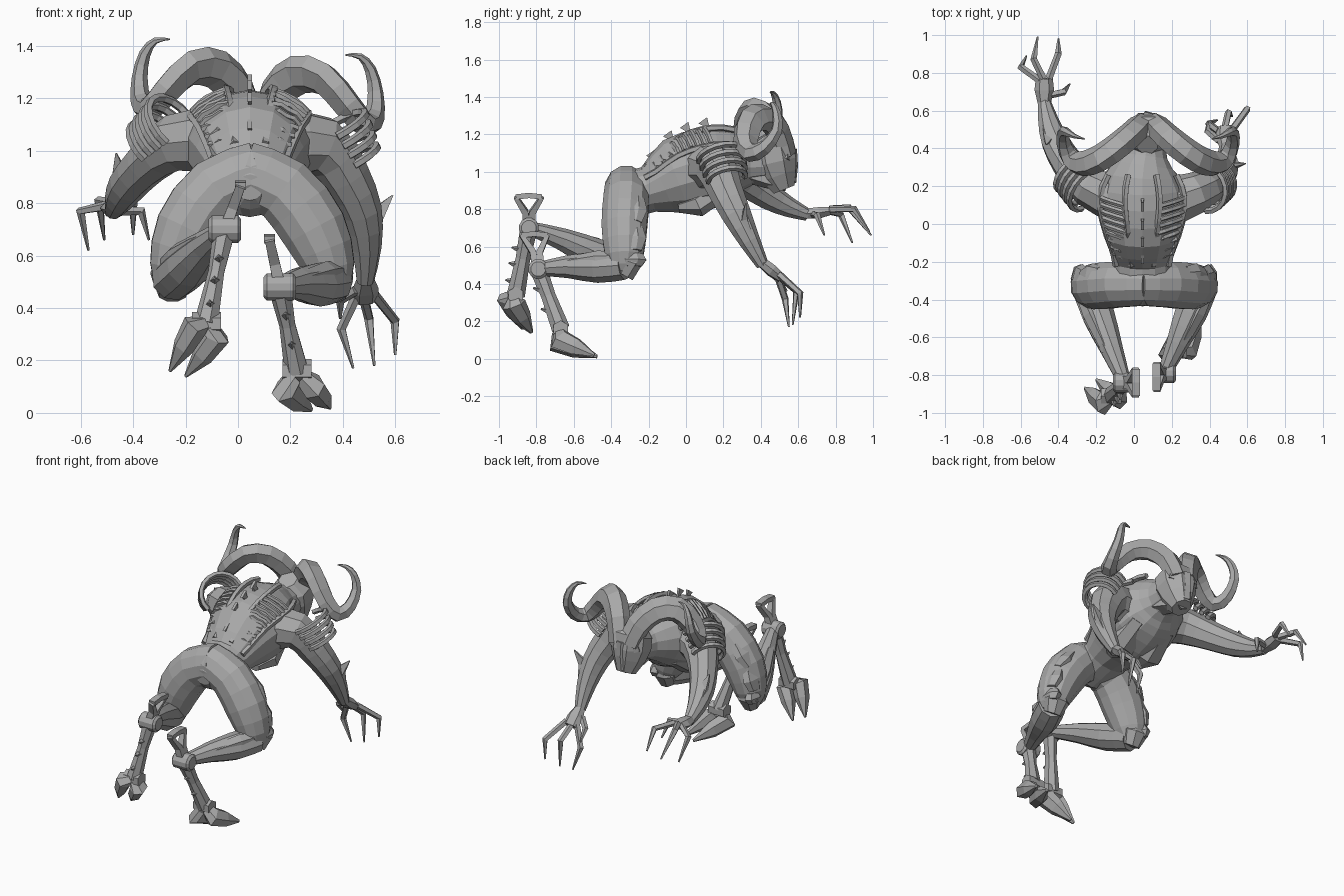
import bpy, bmesh, math
from mathutils import Vector

cube = bpy.data.objects.get("Cube")
if cube:
    bpy.data.objects.remove(cube, do_unlink=True)

grey = bpy.data.materials.new("stone grey")
grey.use_nodes = True
grey.diffuse_color = (0.4, 0.4, 0.4, 1)
grey.node_tree.nodes["Principled BSDF"].inputs["Base Color"].default_value = (0.4, 0.4, 0.4, 1)


def finish(name, bm):
    bmesh.ops.recalc_face_normals(bm, faces=bm.faces)
    me = bpy.data.meshes.new(name)
    bm.to_mesh(me)
    bm.free()
    me.materials.append(grey)
    ob = bpy.data.objects.new(name, me)
    bpy.context.collection.objects.link(ob)


def smooth_path(pts, steps):
    """Catmull-Rom through rows of x, y, z, radius a, radius b."""
    rows = [Vector(p) if len(p) == 5 else Vector((*p, p[-1])) for p in pts]
    if steps < 2:
        return rows
    out = []
    for i in range(len(rows) - 1):
        p0, p1, p2, p3 = (rows[min(max(j, 0), len(rows) - 1)] for j in range(i - 1, i + 3))
        for k in range(steps):
            t = k / steps
            out.append(0.5 * (2 * p1 + (p2 - p0) * t + (2 * p0 - 5 * p1 + 4 * p2 - p3) * t * t
                              + (3 * p1 - p0 - 3 * p2 + p3) * t ** 3))
    return out + [rows[-1]]


def tube(name, pts, sides=8, steps=1, ref=(0, 0, 1)):
    """Loft elliptical rings along a path; a runs sideways, b runs along ref."""
    rows = smooth_path(pts, steps)
    cen = [Vector(r[:3]) for r in rows]
    bm = bmesh.new()
    rings, prev = [], None
    for i, r in enumerate(rows):
        tan = (cen[min(i + 1, len(cen) - 1)] - cen[max(i - 1, 0)]).normalized()
        if prev is None:
            side = tan.cross(Vector(ref))
        else:
            side = prev - tan * prev.dot(tan)
        side.normalize()
        prev = side
        up = side.cross(tan)
        ring = []
        for k in range(sides):
            a = 2 * math.pi * (k + 0.5) / sides
            ring.append(bm.verts.new(cen[i] + side * math.cos(a) * max(r[3], .002) + up * math.sin(a) * max(r[4], .002)))
        rings.append(ring)
    for lo, hi in zip(rings, rings[1:]):
        for k in range(sides):
            n = (k + 1) % sides
            bm.faces.new((lo[k], lo[n], hi[n], hi[k]))
    bm.faces.new(rings[0])
    bm.faces.new(rings[-1])
    finish(name, bm)


# Torso from pelvis to neck
MID = .045
SPINE = [(MID, -.43, .86, .05, .05), (MID, -.36, .87, .15, .125), (MID, -.2, .905, .155, .125),
         (MID, -.05, .97, .21, .21), (MID, .12, 1.02, .25, .215), (MID, .26, 1.05, .2, .175),
         (.06, .36, 1.05, .12, .12), (.07, .46, 1.05, .1, .1)]
tube("torso", SPINE, 14, 2)


def on_back(y, ang, lift=0.0):
    """Point on the torso surface at y, with ang measured from straight up."""
    r = min(smooth_path(SPINE, 8), key=lambda q: abs(q[1] - y))
    return (r[0] + (r[3] + lift) * math.sin(ang), y, r[2] + (r[4] + lift) * math.cos(ang))


# Rib cage ladder on the back, with rails
for s, label in ((-1, "right"), (1, "left")):
    for i in range(9):
        y = -.19 + i * .036
        tube(f"{label}_back_rib_{i}", [(*on_back(y + .01 * j, s * (.38 + .15 * j), .014), .014)
                                       for j in range(5)], 5, ref=(0, 1, 0))
    for ang in (.36, 1.02):
        tube(f"{label}_back_rail", [(*on_back(-.22 + j * .06, s * ang, .012), .018)
                                    for j in range(9)], 5)
    # Breast plates
    tube(f"{label}_breast_plate", [(MID + s * .1, -.04, .81, .04, .03), (MID + s * .1, .06, .825, .1, .07),
                                   (MID + s * .09, .22, .93, .08, .06)], 7)

# Spine fins
for y in (-.16, -.07, .02, .12):
    x, _, z = on_back(y, 0)
    tube("spine_fin", [(x, y, z - .02, .012, .03), (x, y - .012, z + .015, .008, .02),
                       (x, y - .03, z + .04, .012, .04)], 4, ref=(0, 1, 0))

# Head, brows and jaw
HX = .07
tube("head", [(HX, .42, 1.19, .06, .06), (HX, .46, 1.13, .125, .125), (HX, .475, 1.05, .125, .125),
              (HX, .495, .98, .10, .105), (HX, .525, .905, .06, .065)], 8, ref=(0, 1, 0))
tube("nose_ridge", [(HX, .565, 1.12, .035, .03), (HX, .575, 1.03, .03, .025),
                    (HX, .57, .94, .035, .02)], 5, ref=(0, 1, 0))
tube("jaw", [(HX, .33, 1.0, .09, .06), (HX, .44, .96, .08, .05), (HX, .54, .925, .05, .03)], 6)
for s in (-1, 1):
    tube("brow", [(HX + s * .015, .575, 1.05, .018), (HX + s * .10, .53, 1.085, .02)], 4)

# Curled horns, the left one hanging a little lower
HORN = [(.04, .535, 1.10, .07, .055), (.0, .49, 1.22, .075, .065), (-.08, .42, 1.31, .08, .065),
        (-.18, .35, 1.315, .08, .06), (-.27, .32, 1.23, .07, .055), (-.335, .345, 1.16, .052, .05),
        (-.37, .42, 1.19, .04, .04), (-.375, .485, 1.28, .03, .032), (-.355, .485, 1.37, .022, .024),
        (-.315, .465, 1.42, .012, .014), (-.26, .45, 1.425, .003, .003)]
tube("right_horn", HORN, 6, 2, ref=(0, 1, 0))
tube("left_horn", [(.15 - x, y, z - .06 * min(1, abs(x) * 4), a, b) for x, y, z, a, b in HORN], 6, 2, ref=(0, 1, 0))


# Arms
def arm(label, s, path, fin_tip, palm, fingers, shoulder, axis):
    tube(f"{label}_arm", path, 9, 2, ref=(0, 1, 0.2))
    # Forearm guard ending in a fin
    a, b = Vector(path[-3][:3]), Vector(path[-2][:3])
    root = (a + b) / 2
    tube(f"{label}_elbow_fin", [(*(b + (b - a) * .4), .035, .03), (*root.lerp(Vector(fin_tip), .4), .045, .022),
                                (*fin_tip, .004, .004)], 4, ref=(0, 1, 0.2))
    tube(f"{label}_palm", palm, 6, ref=(s, .2, 0))
    for i, f in enumerate(fingers):
        tube(f"{label}_finger_{i}", [(*f[0], .02), (*f[1], .019), (*f[2], .005)], 5, ref=(1, .3, .1))
    # Curved shoulder bars wrapped round the upper arm
    ax = Vector(axis).normalized()
    out = Vector((s, .1, .6))
    out = (out - ax * out.dot(ax)).normalized()
    fwd = ax.cross(out)
    for i in range(4):
        c = Vector(shoulder) + ax * (.045 * i - .05)
        rad = .125 - .008 * i
        tube(f"{label}_shoulder_bar_{i}", [
            (*(c + out * math.cos(t * .35) * rad + fwd * math.sin(t * .35) * rad), .017)
            for t in range(-5, 6)], 5, ref=ax)


arm("right", -1,
    [(-.08, .13, 1.04, .13), (-.24, .20, 1.03, .11), (-.35, .32, .95, .088), (-.42, .44, .87, .075),
     (-.455, .55, .81, .055), (-.475, .65, .77, .034)],
    (-.465, .42, .99),
    [(-.475, .62, .775, .03, .03), (-.475, .71, .78, .035, .052), (-.475, .77, .79, .025, .045)],
    [((-.50, .76, .79), (-.60, .83, .77), (-.57, .89, .62)),
     ((-.48, .77, .80), (-.53, .87, .81), (-.51, .99, .66)),
     ((-.45, .77, .80), (-.40, .90, .80), (-.40, .98, .68)),
     ((-.46, .68, .77), (-.37, .70, .77), (-.34, .74, .66))],
    (-.28, .21, 1.07), (-.6, .5, -.5))
arm("left", 1,
    [(.17, .11, 1.02, .14), (.32, .16, 1.02, .115), (.41, .21, .90, .095), (.47, .27, .77, .08),
     (.49, .34, .63, .058), (.485, .41, .50, .034)],
    (.59, .32, .83),
    [(.485, .40, .52, .03, .03), (.485, .46, .47, .035, .052), (.485, .51, .43, .025, .05)],
    [((.45, .49, .44), (.395, .53, .32), (.44, .55, .17)),
     ((.48, .50, .44), (.50, .59, .36), (.52, .57, .18)),
     ((.52, .50, .45), (.60, .61, .35), (.60, .61, .22)),
     ((.45, .44, .47), (.39, .49, .43), (.39, .54, .36))],
    (.40, .20, 1.04), (.45, .2, -.8))


# Legs
def leg(label, s, thigh, knee, ankle, cuff, spur, toes, studs):
    kn, an, cu, sp = map(Vector, (knee, ankle, cuff, spur))
    tube(f"{label}_thigh", thigh, 12, 2, ref=(0, 1, 0))
    # Outer thigh panels
    mid = [Vector(p[:3]) for p in thigh[1:]]
    for i, (a, b) in enumerate(zip(mid, mid[1:])):
        off = Vector((s * (.085 - .02 * i), .04, .02))
        p, q = a.lerp(b, .1) + off, a.lerp(b, .95) + off
        tube(f"{label}_thigh_panel_{i}", [(*p, .035, .06), (*p.lerp(q, .5), .045, .08), (*q, .03, .055)],
             7, ref=(0, 1, 0))
    # Knee cap and shin
    tube(f"{label}_knee_cap", [(*(kn + Vector((0, .045, .07))), .06, .04), (*(kn + Vector((0, .04, 0))), .085, .06),
                               (*(kn + Vector((0, 0, -.07))), .055, .055)], 8, ref=(0, 1, 0))
    drop = Vector((0, 0, -.015))
    tube(f"{label}_shin", [(*(kn + drop), .085, .08), (*(kn.lerp(an, .3) + drop), .088, .085),
                           (*kn.lerp(an, .65), .062, .062), (*an, .036, .036)], 9, 2)
    side = Vector((s * .05, 0, .02))
    tube(f"{label}_calf_plate", [(*(kn.lerp(an, t) + side * (1 - t * .7)), w, w * 1.3)
                                 for t, w in ((.05, .03), (.3, .045), (.6, .035), (.85, .015))], 6)
    # Ankle joint
    tube(f"{label}_ankle_joint", [(*(an + Vector((k, 0, 0))), r) for k, r in
                                  ((-.062, .04), (-.05, .054), (.05, .054), (.062, .04))], 12)
    # Heel spur, an open fan of two struts and a top bar
    ends = [sp + Vector((0, d, 0)) for d in (-.07, .07)]
    for d, e in zip((-.014, .014), ends):
        mid_pt = an.lerp(sp, .5) + Vector((0, d * 1.3, 0))
        tube(f"{label}_spur_strut", [(*(an + Vector((0, d, 0))), .032, .028), (*mid_pt, .028, .024),
                                     (*e, .025, .016)], 4, ref=(0, 1, 0))
    tube(f"{label}_spur_bar", [(*ends[0], .03, .02), (*(sp + Vector((0, 0, .008))), .03, .02),
                               (*ends[1], .03, .02)], 4)
    # Lower leg with studs on its rear side
    tube(f"{label}_lower_leg", [(*an, .045, .048), (*an.lerp(cu, .45), .032, .04), (*cu, .048, .05)],
         7, ref=(0, 1, 0))
    for t in studs:
        p = an.lerp(cu, t)
        tube(f"{label}_stud", [(*(p + Vector((0, -.015, 0))), .026), (*(p + Vector((0, -.07, .01))), .004)],
             4, ref=(0.3, 1, 0.2))
    # Cloven hoof
    tube(f"{label}_hoof_cuff", [(*(cu + Vector((-.055, 0, 0))), .045), (*(cu + Vector((.055, 0, 0))), .045)], 6)
    for i, (heel, tip) in enumerate(toes):
        h, e = Vector(heel), Vector(tip)
        tube(f"{label}_hoof_toe_{i}", [(*cu.lerp(h, .4), .035, .04), (*h, .05, .065), (*h.lerp(e, .45), .042, .052),
                                       (*e, .006, .01)], 6, ref=(0, 1, .3))


leg("right", -1,
    [(.08, -.32, .915, .125, .115), (-.08, -.32, .85, .13, .125), (-.19, -.33, .70, .13, .125),
     (-.24, -.33, .55, .10, .105), (-.25, -.33, .47, .06, .07)],
    (-.25, -.33, .52), (-.05, -.84, .70), (-.12, -.91, .34), (.01, -.84, .865),
    [((-.165, -.95, .33), (-.26, -.87, .16)), ((-.08, -.92, .29), (-.20, -.825, .14))], (.32, .55, .8))
leg("left", 1,
    [(.02, -.32, .915, .125, .115), (.175, -.32, .85, .13, .125), (.29, -.33, .70, .13, .125),
     (.35, -.33, .55, .10, .105), (.36, -.33, .47, .06, .07)],
    (.36, -.33, .515), (.16, -.79, .48), (.225, -.67, .16), (.12, -.81, .66),
    [((.18, -.69, .09), (.28, -.475, .012)), ((.285, -.67, .10), (.35, -.49, .02))], (.35, .7))
